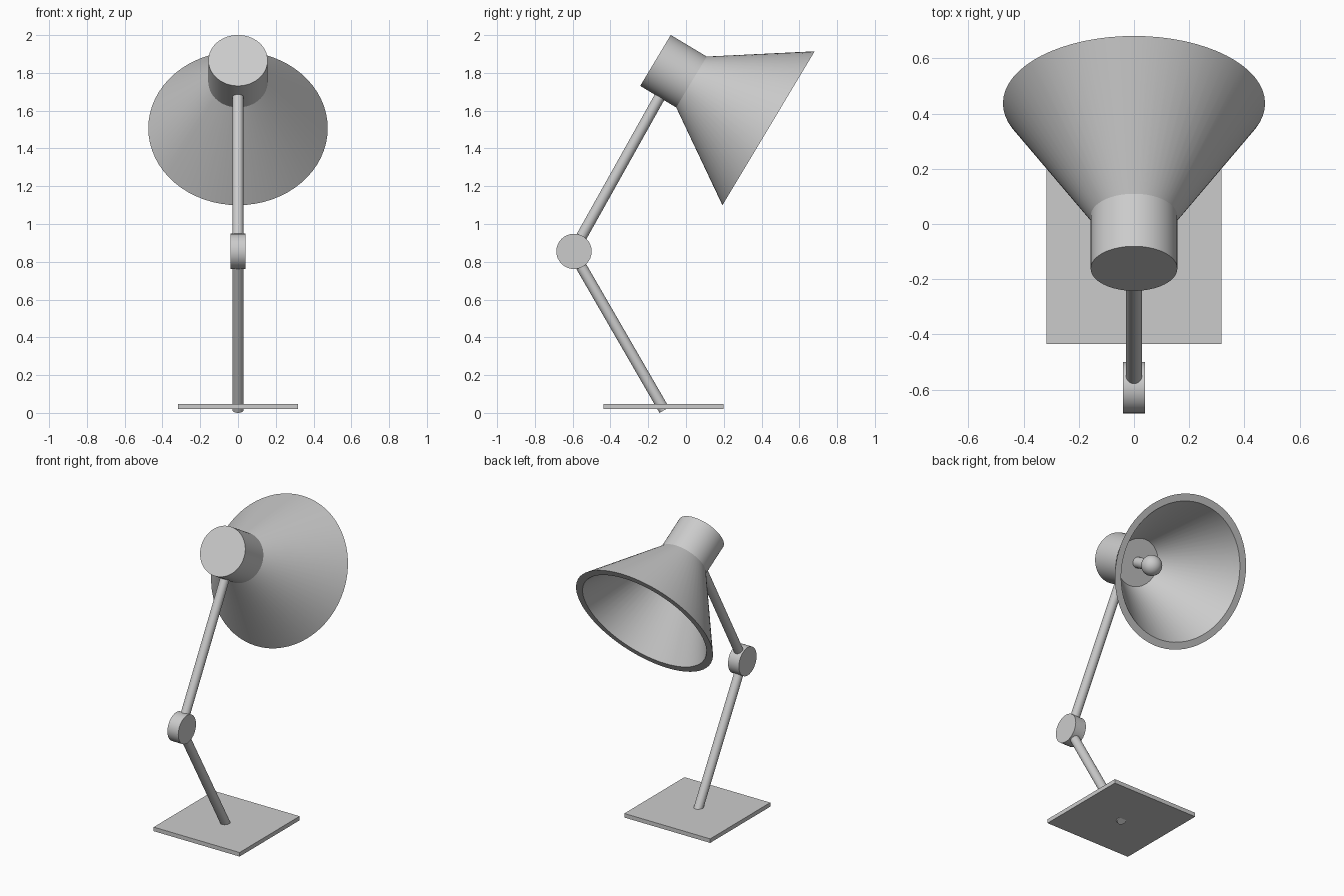
import bpy, math
from mathutils import Vector

if "Cube" in bpy.data.objects:
    bpy.data.objects.remove(bpy.data.objects["Cube"])

SEG = 64


def lathe(name, profile, origin, direction, seg=SEG, closed=False):
    """Spin (radius, distance) points about an axis; radius 0 makes a pole."""
    origin = Vector(origin)
    rot = Vector((0, 0, 1)).rotation_difference(Vector(direction).normalized())
    verts, rings, faces = [], [], []
    for r, s in profile:
        n = 1 if r == 0 else seg
        ring = []
        for i in range(n):
            a = 2 * math.pi * i / seg
            ring.append(len(verts))
            verts.append(origin + rot @ Vector((r * math.cos(a), r * math.sin(a), s)))
        rings.append(ring)
    pairs = list(zip(rings, rings[1:]))
    if closed:
        pairs.append((rings[-1], rings[0]))
    for a, b in pairs:
        for i in range(seg):
            j = (i + 1) % seg
            quad = [a[i % len(a)], a[j % len(a)], b[j % len(b)], b[i % len(b)]]
            faces.append(list(dict.fromkeys(quad)))
    if not closed:
        if len(rings[0]) > 1:
            faces.append(rings[0][::-1])
        if len(rings[-1]) > 1:
            faces.append(rings[-1])
    me = bpy.data.meshes.new(name)
    me.from_pydata(verts, [], faces)
    ob = bpy.data.objects.new(name, me)
    bpy.context.collection.objects.link(ob)
    bpy.ops.object.select_all(action='DESELECT')
    ob.select_set(True)
    bpy.context.view_layer.objects.active = ob
    bpy.ops.object.shade_smooth_by_angle(angle=math.radians(35))
    return ob


def rod(name, start, end, radius):
    d = Vector(end) - Vector(start)
    return lathe(name, [(radius, 0), (radius, d.length)], start, d, 32)


# Base plate
bpy.ops.mesh.primitive_cube_add(size=1, location=(0, -0.119, 0.0345))
base = bpy.context.object
base.name = "base_plate"
base.scale = (0.633, 0.633, 0.027)

# Arms and elbow disc
rod("lower_arm", (0, -0.115, 0.0145), (0, -0.601, 0.855), 0.029)
rod("upper_arm", (0, -0.597, 0.855), (0, -0.10, 1.743), 0.029)
rod("elbow_joint", (-0.04, -0.593, 0.855), (0.04, -0.593, 0.855), 0.0935)

# Lamp head, all parts share one tilted axis
axis = Vector((0, 0.5985, -0.359)).normalized()
back = Vector((0, -0.1615, 1.866))
neck = back + axis * 0.222
lathe("lamp_housing", [(0.157, 0), (0.157, 0.228)], back, axis)

# Hollow conical shade with flat rim
lathe("lamp_shade", [(0.475, 0.476), (0.43, 0.476), (0.144, 0), (0.157, 0)][::-1],
      neck, axis, closed=True)

# Bulb socket and round bulb
rod("bulb_socket", neck, neck + axis * 0.13, 0.034)
R = 0.064
ball = [(R * math.sin(math.pi * i / 16) if 0 < i < 16 else 0,
         -R * math.cos(math.pi * i / 16)) for i in range(17)]
lathe("bulb", ball, neck + axis * 0.16, axis, 32)
